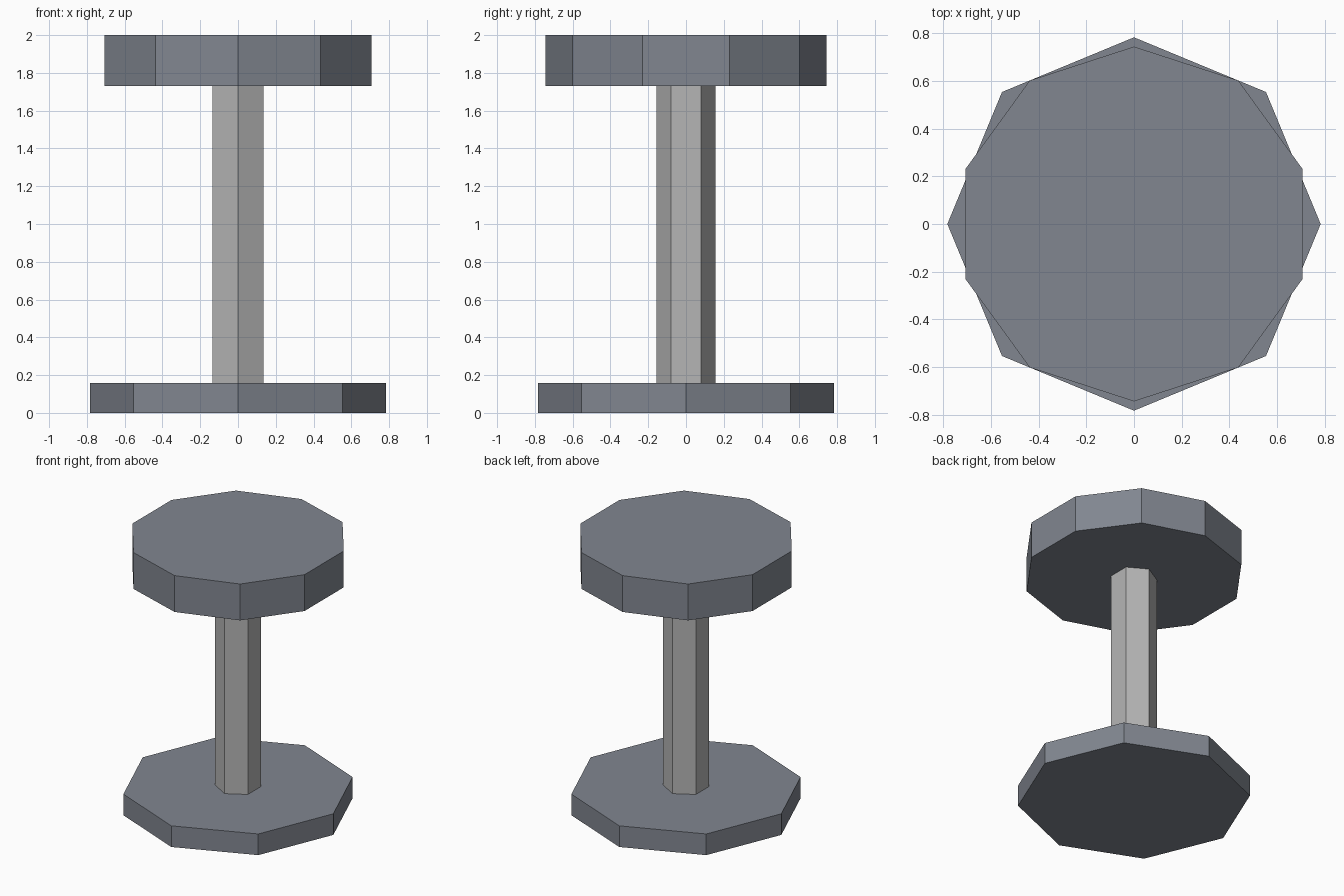
import bpy
import math

if "Cube" in bpy.data.objects:
    bpy.data.objects.remove(bpy.data.objects["Cube"])


def make_material(name, rgb):
    mat = bpy.data.materials.new(name)
    mat.diffuse_color = (*rgb, 1.0)
    mat.use_nodes = True
    mat.node_tree.nodes["Principled BSDF"].inputs["Base Color"].default_value = mat.diffuse_color
    return mat


def prism(name, sides, radius, z0, z1, mat):
    """Upright flat-sided prism with one corner pointing along +y."""
    bpy.ops.mesh.primitive_cylinder_add(
        vertices=sides, radius=radius, depth=z1 - z0,
        location=(0, 0, (z0 + z1) / 2))
    obj = bpy.context.object
    obj.name = name
    obj.data.materials.append(mat)
    return obj


slate = make_material("slate_grey", (0.22, 0.24, 0.28))
steel = make_material("light_steel", (0.46, 0.46, 0.46))

# Octagonal foot, hexagonal post and decagonal seat
prism("base", 8, 0.783, 0.0, 0.157, slate)
prism("post", 6, 0.157, 0.157, 1.73, steel)
prism("seat", 10, 0.744, 1.73, 2.0, slate)
